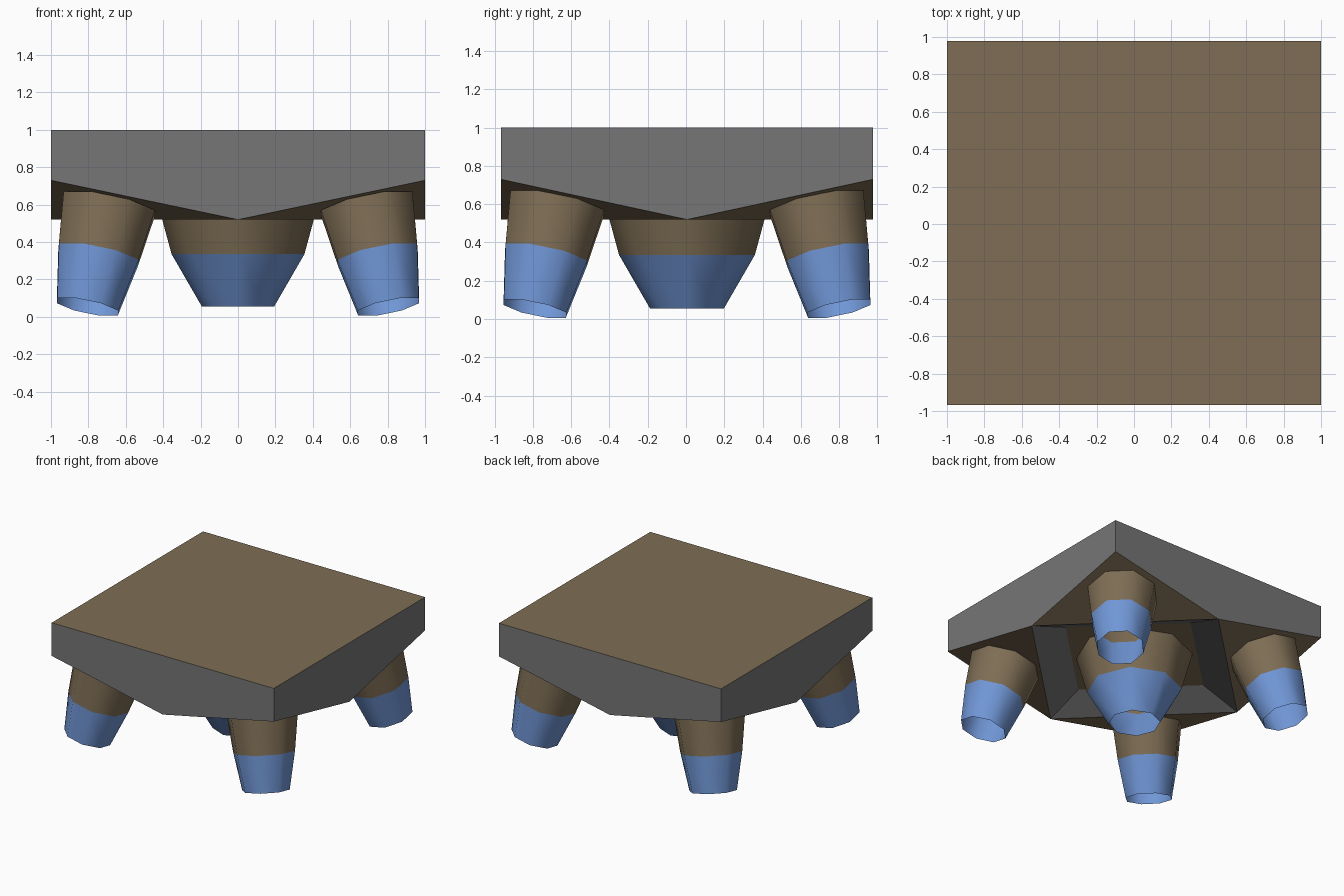
import bpy, bmesh, math
from mathutils import Vector

if "Cube" in bpy.data.objects:
    bpy.data.objects.remove(bpy.data.objects["Cube"])


def material(name, rgb):
    m = bpy.data.materials.new(name)
    m.diffuse_color = (*rgb, 1)
    m.use_nodes = True
    m.node_tree.nodes["Principled BSDF"].inputs["Base Color"].default_value = m.diffuse_color
    return m


BROWN = material("brown", (0.21, 0.155, 0.09))
GREY = material("grey", (0.18, 0.18, 0.18))
BLUE = material("blue", (0.165, 0.31, 0.68))

HALF_Y, SHIFT_Y = 0.973, 0.005


def add_object(name, bm, mats):
    me = bpy.data.meshes.new(name)
    bm.to_mesh(me)
    bm.free()
    for m in mats:
        me.materials.append(m)
    ob = bpy.data.objects.new(name, me)
    bpy.context.collection.objects.link(ob)
    return ob


def hull():
    bm = bmesh.new()

    def vert(x, y, z):
        return bm.verts.new((x, y * HALF_Y + SHIFT_Y, z))

    def face(verts, mat):
        bm.faces.new(verts).material_index = mat

    corners = [(-1, -1), (1, -1), (1, 1), (-1, 1)]
    mids = [(0, -1), (1, 0), (0, 1), (-1, 0)]
    top = [vert(*c, 1.0) for c in corners]
    low = [vert(*c, 0.73) for c in corners]
    mid = [vert(*m, 0.52) for m in mids]
    inner = [vert(x * 0.67, y * 0.67, 0.63) for x, y in mids]
    face(top, 0)                       # deck
    face(inner[::-1], 0)               # recess ceiling
    for i in range(4):
        j = (i + 1) % 4
        face([top[i], low[i], mid[i], low[j], top[j]], 1)    # side wall
        face([mid[i], mid[i - 1], low[i]][::-1], 0)          # sloped corner
        face([mid[i], mid[j], inner[j], inner[i]], 1)        # recess wall
    bmesh.ops.recalc_face_normals(bm, faces=bm.faces[:])
    return add_object("hull", bm, [BROWN, GREY])


def tube(name, rings, mat, origin, axis, turn):
    """Open eight-sided tube; rings are (distance along axis, radius)."""
    bm = bmesh.new()
    rot = Vector((0, 0, -1)).rotation_difference(Vector(axis))
    loops = []
    for d, r in rings:
        loops.append([bm.verts.new(Vector(origin) + rot @ Vector(
            (r * math.cos(a), r * math.sin(a), -d)))
            for a in (turn + k * math.pi / 4 for k in range(8))])
    for k in range(8):
        n = (k + 1) % 8
        f = bm.faces.new([loops[0][k], loops[1][k], loops[1][n], loops[0][n]])
        f.smooth = True
    return add_object(name, bm, [mat])


def nozzle(name, origin, axis, rings, turn):
    tube(name + "_collar", rings[:2], BROWN, origin, axis, turn)
    tube(name + "_tip", rings[1:], BLUE, origin, axis, turn)


hull()

# large central nozzle
nozzle("centre_nozzle", (0, SHIFT_Y, 0.63), (0, 0, -1),
       [(0, 0.435), (0.295, 0.355), (0.575, 0.193)], 0)

# splayed corner nozzles, square to the sloped corners
for side, sx in (("left", -1), ("right", 1)):
    for end, sy in (("front", -1), ("back", 1)):
        nozzle(f"{end}_{side}_nozzle",
               (sx * 0.69, sy * 0.68 + SHIFT_Y, 0.60),
               Vector((sx * 0.21, sy * 0.21, -1)).normalized(),
               [(0, 0.27), (0.28, 0.235), (0.57, 0.18)], math.pi / 8)
